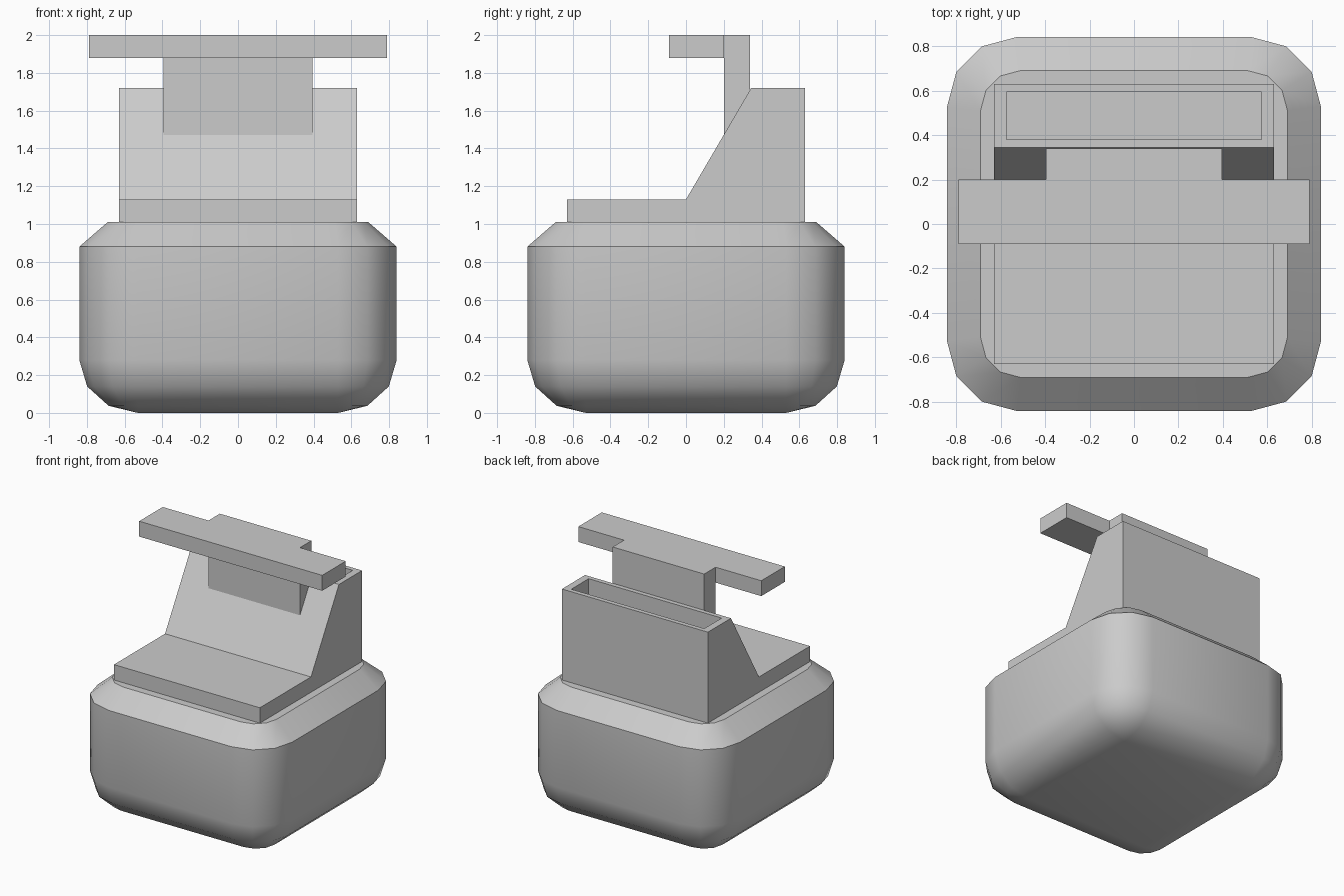
import bpy, bmesh, math

if "Cube" in bpy.data.objects:
    bpy.data.objects.remove(bpy.data.objects["Cube"])


def finish(bm, name, smooth=None):
    bmesh.ops.recalc_face_normals(bm, faces=bm.faces[:])
    mesh = bpy.data.meshes.new(name)
    bm.to_mesh(mesh)
    bm.free()
    obj = bpy.data.objects.new(name, mesh)
    bpy.context.collection.objects.link(obj)
    if smooth:
        bpy.ops.object.select_all(action='DESELECT')
        obj.select_set(True)
        bpy.context.view_layer.objects.active = obj
        bpy.ops.object.shade_smooth_by_angle(angle=math.radians(smooth))
    return obj


def extrude_outline(bm, points, offset):
    """Extrude a closed outline into a solid; returns the starting face."""
    face = bm.faces.new([bm.verts.new(p) for p in points])
    geom = bmesh.ops.extrude_face_region(bm, geom=[face], use_keep_orig=True)["geom"]
    verts = [g for g in geom if isinstance(g, bmesh.types.BMVert)]
    bmesh.ops.translate(bm, verts=verts, vec=offset)
    return face


def rounded_square(half, radius, steps=3):
    c = half - radius
    points = []
    for k, (sx, sy) in enumerate([(1, 1), (-1, 1), (-1, -1), (1, -1)]):
        for i in range(steps + 1):
            a = math.pi / 2 * (k + i / steps)
            points.append((sx * c + radius * math.cos(a), sy * c + radius * math.sin(a)))
    return points


# Base: stacked rounded squares, soft at the bottom, chamfered at the top
R, RZ, HALF = 0.31, 0.28, 0.84
layers = []
for i in range(4):
    a = math.pi / 2 * i / 3
    r = R * math.sin(a)
    layers.append((HALF - R + r, r, RZ * (1 - math.cos(a))))
layers += [(HALF, R, 0.88), (0.69, 0.18, 1.01)]
bm = bmesh.new()
rings = [[bm.verts.new((x, y, z)) for x, y in rounded_square(h, r)] for h, r, z in layers]
for low, high in zip(rings, rings[1:]):
    for i in range(len(low)):
        j = (i + 1) % len(low)
        bm.faces.new((low[i], low[j], high[j], high[i]))
bm.faces.new(rings[0])
bm.faces.new(rings[-1])
bmesh.ops.remove_doubles(bm, verts=bm.verts[:], dist=0.0005)
finish(bm, "base", smooth=38)

# Upper housing: side profile across the width, with a slot sunk in its top
W = 0.63
profile = [(-W, 1.0), (W, 1.0), (W, 1.72), (0.345, 1.72), (0.0, 1.13), (-W, 1.13)]
bm = bmesh.new()
extrude_outline(bm, [(-W, y, z) for y, z in profile], (2 * W, 0, 0))
bmesh.ops.recalc_face_normals(bm, faces=bm.faces[:])
top = max(bm.faces, key=lambda f: f.calc_center_median().z)
bmesh.ops.inset_individual(bm, faces=[top], thickness=0.05)
bmesh.ops.scale(bm, verts=top.verts[:], vec=(0.56 / 0.58, 1, 1))
floor = bmesh.ops.extrude_discrete_faces(bm, faces=[top])["faces"][0]
bmesh.ops.translate(bm, verts=floor.verts[:], vec=(0, 0, -0.4))
finish(bm, "upper_housing")

# Handle: T-shaped plate whose stem runs down onto the slope
B, S = 0.79, 0.395
plan = [(-B, -0.09), (B, -0.09), (B, 0.2), (S, 0.2), (S, 0.34),
        (-S, 0.34), (-S, 0.2), (-B, 0.2)]
bm = bmesh.new()
under = extrude_outline(bm, [(x, y, 1.88) for x, y in plan], (0, 0, 0.12))
inner = [v for v in under.verts if abs(v.co.x) < 0.5 and v.co.y < 0.25]
bmesh.utils.face_split(under, inner[0], inner[1])
foot = max((f for f in bm.faces if all(v.co.z < 1.9 for v in f.verts)),
           key=lambda f: f.calc_center_median().y)
foot = bmesh.ops.extrude_discrete_faces(bm, faces=[foot])["faces"][0]
for v in foot.verts:
    v.co.z = 1.13 + v.co.y * 0.59 / 0.345 - 0.005
bmesh.ops.remove_doubles(bm, verts=bm.verts[:], dist=0.0005)
finish(bm, "handle")
